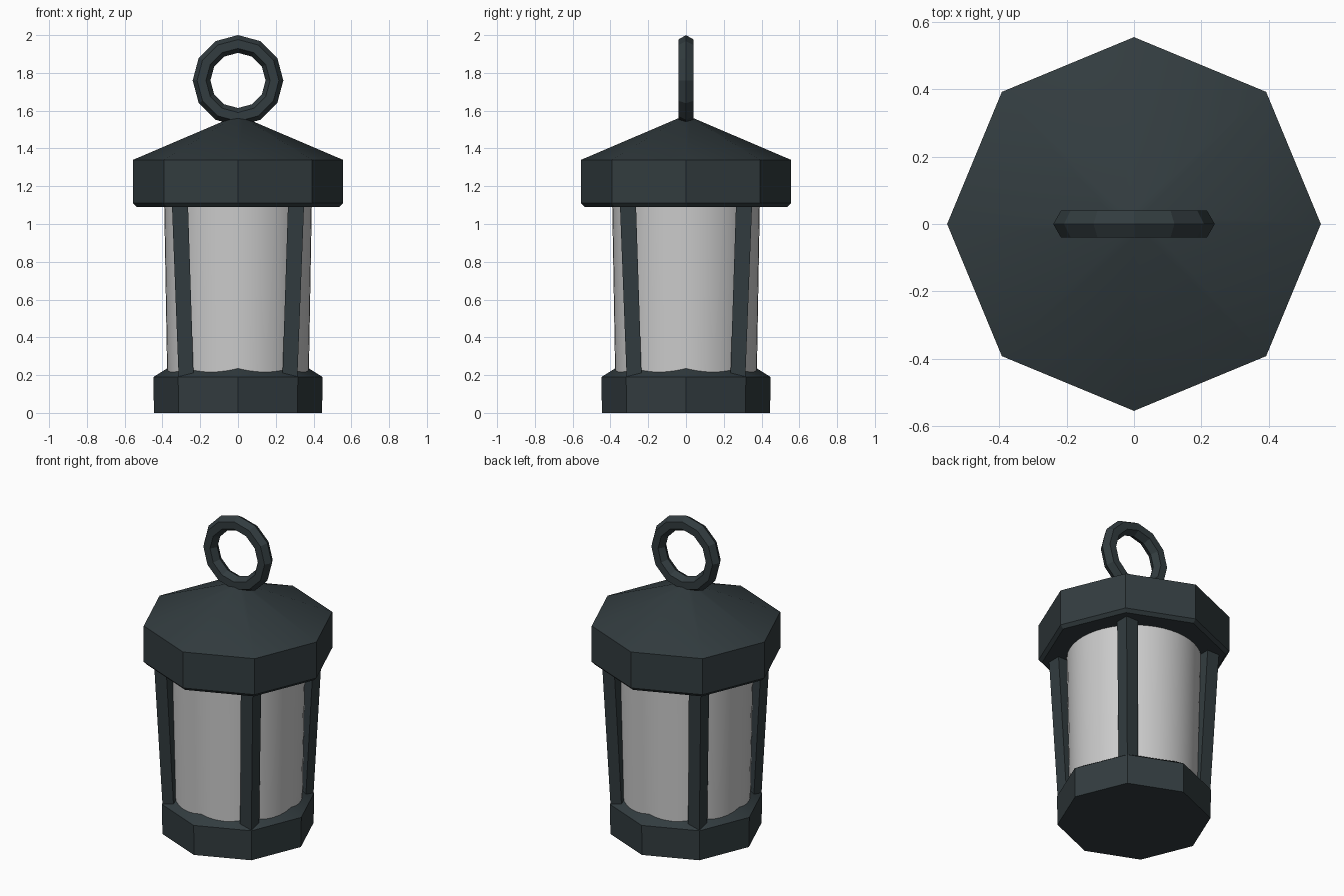
import bpy, bmesh, math

if "Cube" in bpy.data.objects:
    bpy.data.objects.remove(bpy.data.objects["Cube"])

metal = bpy.data.materials.new("dark_metal")
metal.diffuse_color = (0.032, 0.045, 0.05, 1)
metal.use_nodes = True
metal.node_tree.nodes["Principled BSDF"].inputs["Base Color"].default_value = metal.diffuse_color


def add_object(name, bm, mat=None):
    bmesh.ops.recalc_face_normals(bm, faces=bm.faces)
    me = bpy.data.meshes.new(name)
    bm.to_mesh(me)
    bm.free()
    ob = bpy.data.objects.new(name, me)
    bpy.context.collection.objects.link(ob)
    if mat:
        me.materials.append(mat)
    return ob


def smooth(ob, degrees=30):
    bpy.ops.object.select_all(action='DESELECT')
    ob.select_set(True)
    bpy.context.view_layer.objects.active = ob
    bpy.ops.object.shade_smooth_by_angle(angle=math.radians(degrees))


def loft(bm, rings):
    """Skin closed loops of points and cap both ends."""
    loops = [[bm.verts.new(p) for p in ring] for ring in rings]
    n = len(loops[0])
    for a, b in zip(loops, loops[1:]):
        for i in range(n):
            j = (i + 1) % n
            bm.faces.new((a[i], a[j], b[j], b[i]))
    bm.faces.new(loops[0][::-1])
    bm.faces.new(loops[-1])


def turned(name, profile, sides, mat=None):
    """Revolve (radius, z) pairs with the given number of sides."""
    bm = bmesh.new()
    angles = [math.tau * i / sides for i in range(sides)]
    loft(bm, [[(r * math.cos(a), r * math.sin(a), z) for a in angles]
              for r, z in profile])
    ob = add_object(name, bm, mat)
    smooth(ob)
    return ob


# Octagonal base with sloped shoulder
turned("base", [(0.445, 0), (0.448, 0.19), (0.36, 0.245)], 8, metal)

# Round, slightly flared glass
turned("glass", [(0.375, 0.2), (0.391, 1.12)], 48)

# Octagonal roof with low cone and chamfered lower rim
turned("roof", [(0.535, 1.09), (0.555, 1.11), (0.555, 1.34), (0.04, 1.56)], 8, metal)

# Four square posts leaning outwards at the diagonals
for sx, sy, label in ((-1, -1, "front_left"), (1, -1, "front_right"),
                      (-1, 1, "back_left"), (1, 1, "back_right")):
    bm = bmesh.new()
    loft(bm, [[(sx * x, sy * y, z) for x, y in ((i, i), (o, i), (o, o), (i, o))]
              for i, o, z in ((0.235, 0.314, 0.18), (0.265, 0.35, 1.11))])
    add_object("post_" + label, bm, metal)

# Hanging ring: twelve segments, hexagonal section
bpy.ops.mesh.primitive_torus_add(major_segments=12, minor_segments=6,
                                 major_radius=0.193, minor_radius=0.047,
                                 location=(0, 0, 1.76),
                                 rotation=(math.pi / 2, 0, 0))
ring = bpy.context.object
ring.name = "hanging_ring"
ring.data.materials.append(metal)
